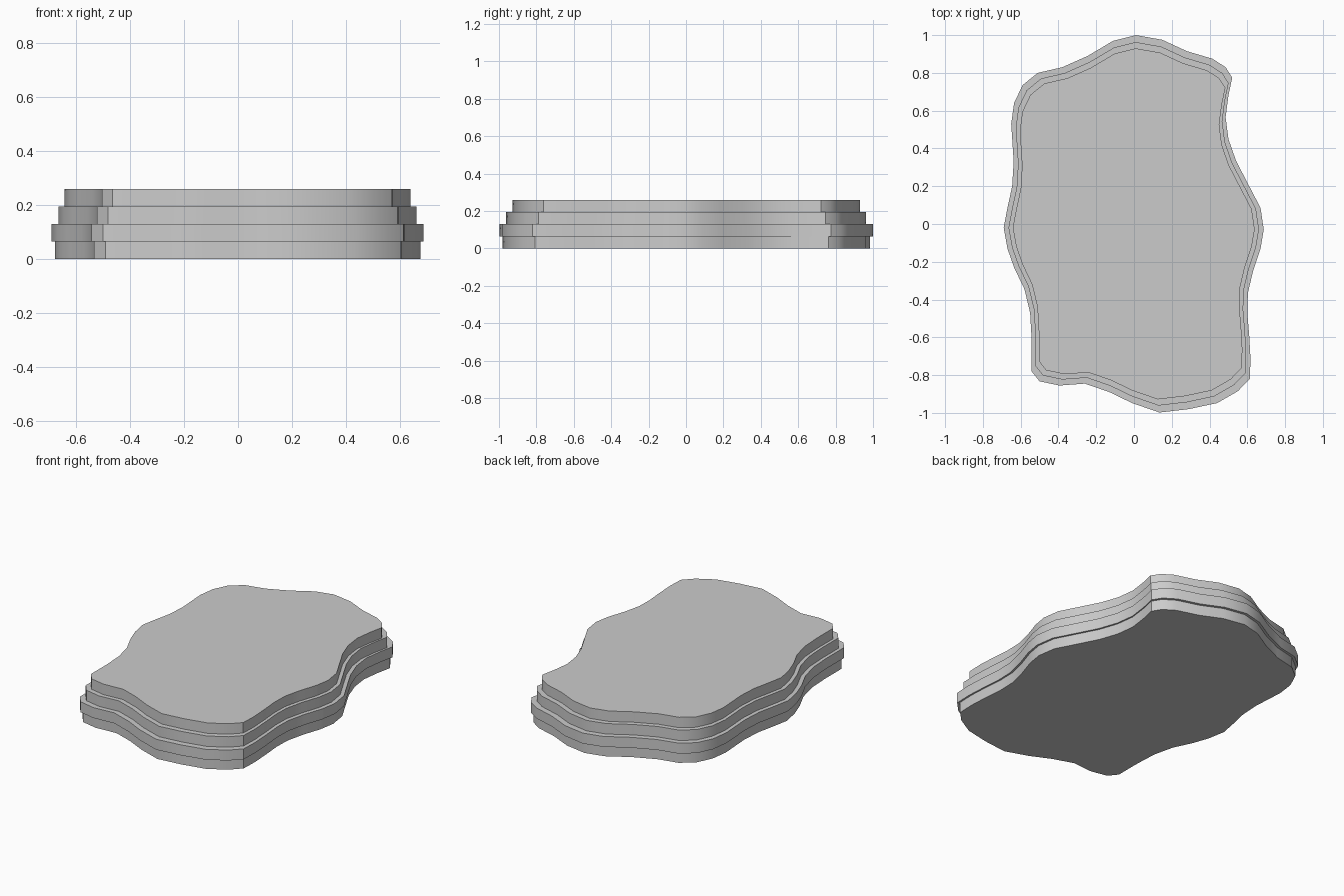
import bpy, bmesh, math

if "Cube" in bpy.data.objects:
    bpy.data.objects.remove(bpy.data.objects["Cube"])

# Wavy rock outline seen from above (widest layer), clockwise from the back
OUTLINE = [
    (0.01, 1.0), (0.15, 0.975), (0.28, 0.915), (0.415, 0.875), (0.485, 0.83),
    (0.52, 0.775), (0.50, 0.68), (0.485, 0.565), (0.50, 0.45), (0.54, 0.335),
    (0.61, 0.20), (0.67, 0.085), (0.687, -0.03), (0.67, -0.13), (0.63, -0.25),
    (0.603, -0.365), (0.60, -0.47), (0.61, -0.59), (0.617, -0.715), (0.613, -0.82),
    (0.55, -0.885), (0.44, -0.948), (0.29, -0.98), (0.135, -0.998), (-0.01, -0.948),
    (-0.13, -0.89), (-0.26, -0.845), (-0.395, -0.855), (-0.50, -0.833), (-0.542, -0.78),
    (-0.542, -0.61), (-0.55, -0.47), (-0.58, -0.345), (-0.635, -0.23), (-0.67, -0.13),
    (-0.69, -0.02), (-0.67, 0.085), (-0.645, 0.20), (-0.637, 0.33), (-0.65, 0.53),
    (-0.635, 0.64), (-0.59, 0.735), (-0.51, 0.80), (-0.38, 0.83), (-0.245, 0.89),
    (-0.11, 0.97),
]
THICKNESS = 0.065


def slab(name, scale, z):
    """Extrude the scaled outline into one flat rock layer."""
    bm = bmesh.new()
    base = bm.faces.new([bm.verts.new((x * scale, y * scale, z)) for x, y in OUTLINE])
    top = bmesh.ops.extrude_face_region(bm, geom=[base], use_keep_orig=True)
    verts = [g for g in top["geom"] if isinstance(g, bmesh.types.BMVert)]
    bmesh.ops.translate(bm, verts=verts, vec=(0, 0, THICKNESS))
    bmesh.ops.recalc_face_normals(bm, faces=bm.faces)
    mesh = bpy.data.meshes.new(name)
    bm.to_mesh(mesh)
    bm.free()
    obj = bpy.data.objects.new(name, mesh)
    bpy.context.collection.objects.link(obj)
    bpy.ops.object.select_all(action='DESELECT')
    obj.select_set(True)
    bpy.context.view_layer.objects.active = obj
    bpy.ops.object.shade_smooth_by_angle(angle=math.radians(30))


# Four stacked layers, widest second from the bottom
layers = [("base_layer", 0.983), ("wide_layer", 1.0),
          ("middle_layer", 0.963), ("top_layer", 0.93)]
for i, (name, scale) in enumerate(layers):
    slab(name, scale, i * THICKNESS)
